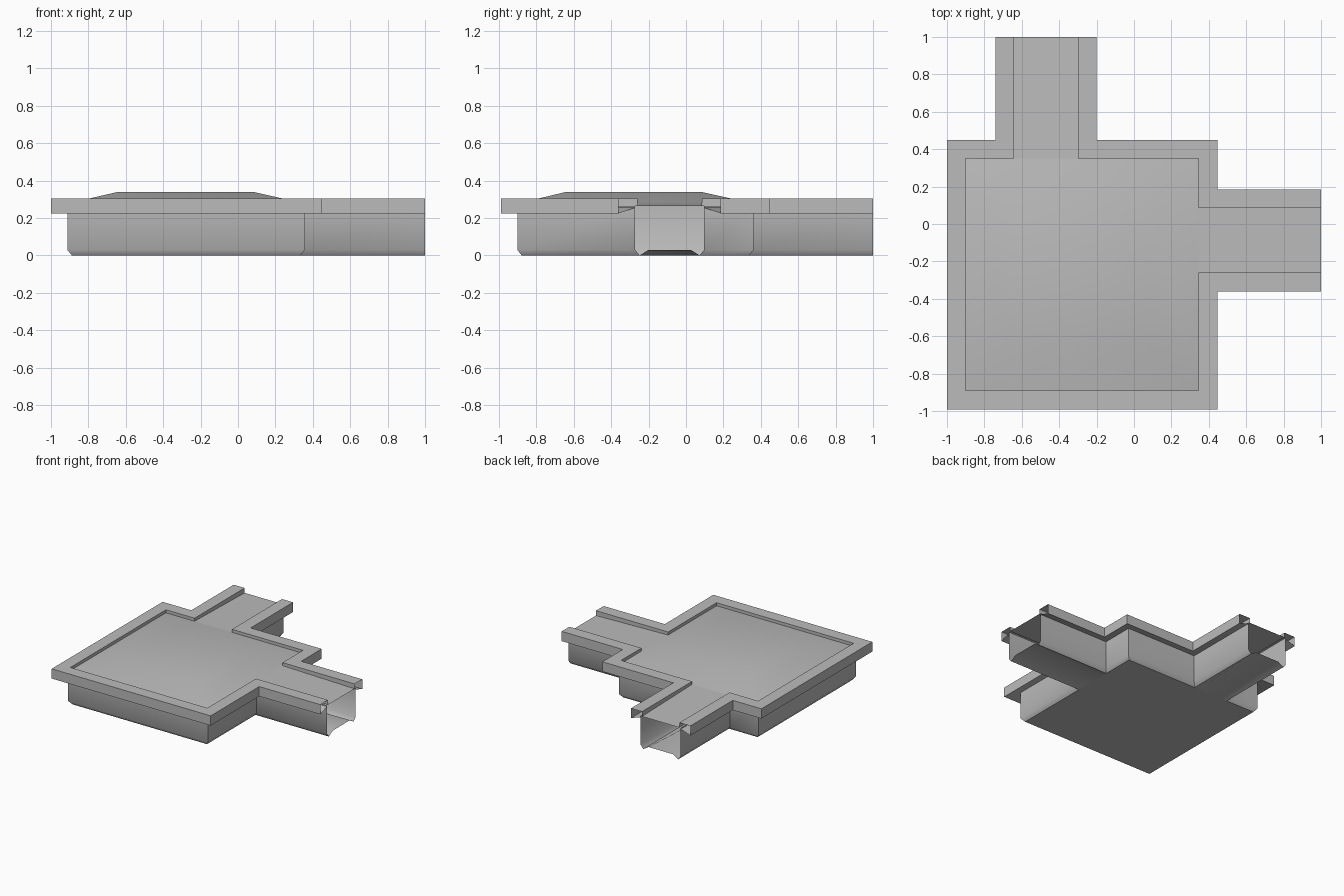
import bpy
import math
from mathutils import Vector

cube = bpy.data.objects.get("Cube")
if cube:
    bpy.data.objects.remove(cube)

# One plain grey for everything
GREY = (0.5, 0.5, 0.5, 1)
stone = bpy.data.materials.new("stone_grey")
stone.use_nodes = True
stone.diffuse_color = GREY
stone.node_tree.nodes["Principled BSDF"].inputs["Base Color"].default_value = GREY


def add_mesh(name, verts, faces):
    mesh = bpy.data.meshes.new(name)
    mesh.from_pydata(verts, [], faces)
    mesh.materials.append(stone)
    obj = bpy.data.objects.new(name, mesh)
    bpy.context.collection.objects.link(obj)
    bpy.ops.object.select_all(action='DESELECT')
    obj.select_set(True)
    bpy.context.view_layer.objects.active = obj
    bpy.ops.object.shade_smooth_by_angle(angle=math.radians(55))
    return obj


def inset(path, d):
    """Move a square-cornered open path inward (to its right) by d."""
    normals = []
    for a, b in zip(path, path[1:]):
        step = (Vector(b) - Vector(a)).normalized()
        normals.append(Vector((step.y, -step.x)))
    points = []
    for i, p in enumerate(path):
        move = Vector((0, 0))
        if i > 0:
            move += normals[i - 1]
        if i < len(normals):
            move += normals[i]
        points.append(Vector(p) + move * d)
    return points


def sweep(name, path, profile):
    """Sweep a profile of (inset, height) points along a path."""
    n = len(path)
    verts = [(p.x, p.y, z) for d, z in profile for p in inset(path, d)]
    faces = [(r * n + i, r * n + i + 1, (r + 1) * n + i + 1, (r + 1) * n + i)
             for r in range(len(profile) - 1) for i in range(n - 1)]
    return add_mesh(name, verts, faces)


def rect(lo_x, lo_y, hi_x, hi_y, z):
    return [(lo_x, lo_y, z), (hi_x, lo_y, z), (hi_x, hi_y, z), (lo_x, hi_y, z)]


# Outer plan: square room with an east and a north corridor
W, S, E, N = -1.0, -0.99, 0.445, 0.45
EAST = (-0.36, 0.185)
NORTH = (-0.74, -0.2)
runs = {
    "outer": [(1, EAST[0]), (E, EAST[0]), (E, S), (W, S), (W, N),
              (NORTH[0], N), (NORTH[0], 1)],
    "corner": [(NORTH[1], 1), (NORTH[1], N), (E, N), (E, EAST[1]), (1, EAST[1])],
}
LIP, WALL, FOOT = 0.1, 0.088, 0.112
RIM, SHELF, END = 0.305, 0.28, 0.265

# Hollow rim and chamfered walls on both runs
for label, path in runs.items():
    sweep(label + "_rim", path,
          [(WALL, 0.255), (0, 0.225), (0, RIM), (LIP, RIM), (LIP, END)])
    sweep(label + "_wall", path, [(WALL, END), (WALL, 0.03), (FOOT, 0)])

# Room roof: raised shallow frustum
add_mesh("room_roof",
         rect(W + LIP, S + LIP, E - LIP, N - LIP, SHELF)
         + rect(-0.64, -0.64, 0.08, 0.08, 0.34),
         [(i, (i + 1) % 4, 4 + (i + 1) % 4, 4 + i) for i in range(4)] + [(4, 5, 6, 7)])

# Room floor
add_mesh("room_floor", rect(W + FOOT, S + FOOT, E - FOOT, N - FOOT, 0), [(3, 2, 1, 0)])


def strip(name, start, sides, near, far, swap, up):
    """Corridor sheet from the room to its open end."""
    verts = [(start, s, z) for s, z in zip(sides, near)]
    verts += [(1, s, z) for s, z in zip(sides, far)]
    n = len(sides)
    faces = [(i, n + i, n + i + 1, i + 1) for i in range(n - 1)]
    if swap:
        verts = [(y, x, z) for x, y, z in verts]
    if swap == up:
        faces = [f[::-1] for f in faces]
    add_mesh(name, verts, faces)


# Corridor roofs, and floors that arch up toward the open ends
for name, start, (lo, hi), swap in (("east", E, EAST, False), ("north", N, NORTH, True)):
    strip(name + "_corridor_roof", start - LIP, [lo + LIP, hi - LIP],
          [SHELF] * 2, [END] * 2, swap, True)
    strip(name + "_corridor_floor", start - FOOT,
          [lo + FOOT, lo + 0.16, hi - 0.16, hi - FOOT],
          [0] * 4, [0, 0.03, 0.03, 0], swap, False)
